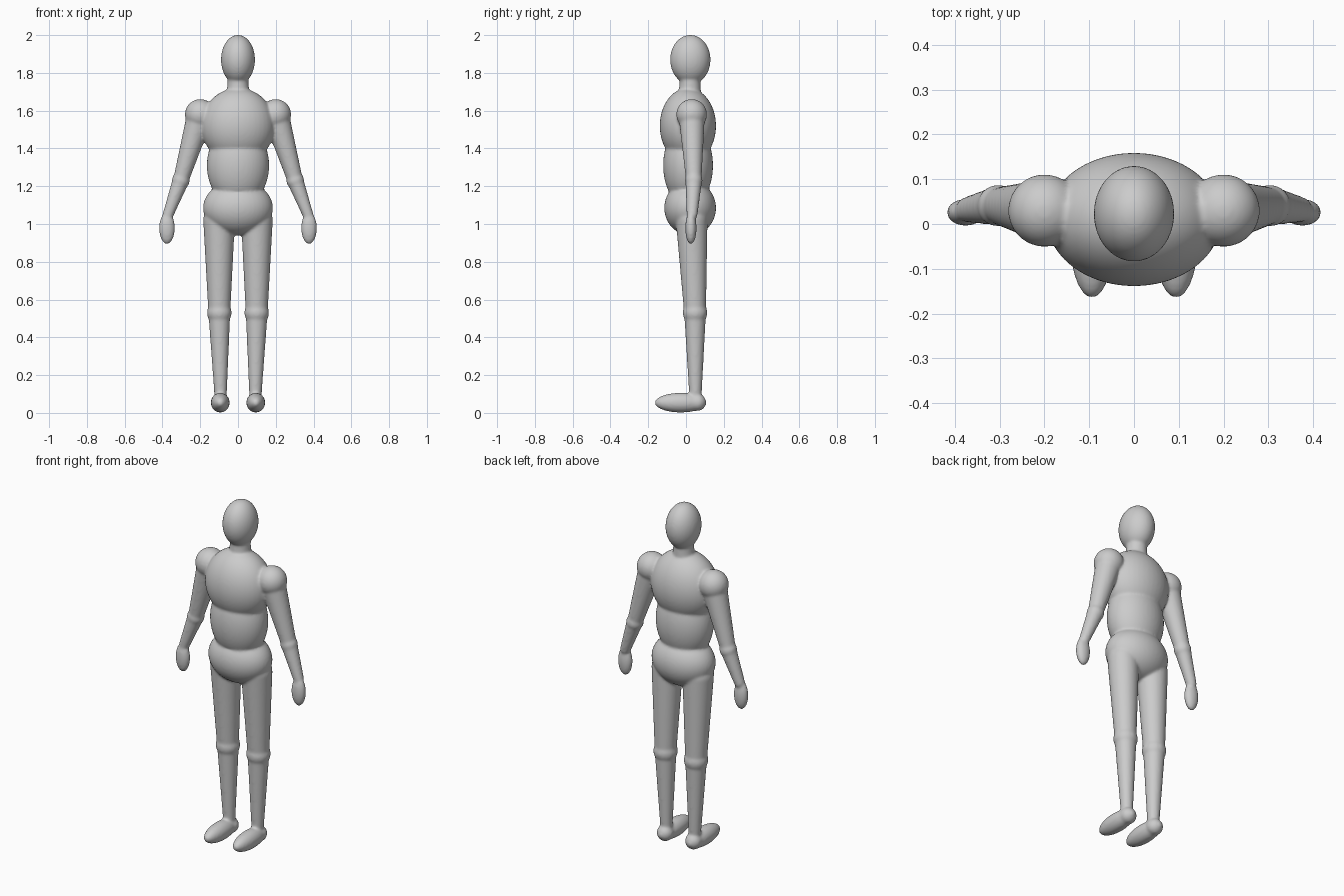
import bpy
import bmesh
from mathutils import Matrix, Vector

default_cube = bpy.data.objects.get("Cube")
if default_cube:
    bpy.data.objects.remove(default_cube, do_unlink=True)

SEGMENTS = 40


def ellipsoid(bm, centre, radii):
    """Rounded mass with a separate radius along each axis."""
    bmesh.ops.create_uvsphere(
        bm, u_segments=SEGMENTS, v_segments=SEGMENTS, radius=1,
        matrix=Matrix.LocRotScale(Vector(centre), None, Vector(radii)))


def ball(bm, centre, radius):
    """Round joint."""
    ellipsoid(bm, centre, (radius, radius, radius))


def limb(bm, start, end, start_radius, end_radius):
    """Tapered limb segment with rounded ends."""
    axis = Vector(end) - Vector(start)
    middle = (Vector(start) + Vector(end)) / 2
    turn = axis.to_track_quat("Z", "Y")
    bmesh.ops.create_cone(
        bm, cap_ends=True, segments=SEGMENTS, depth=axis.length,
        radius1=start_radius, radius2=end_radius,
        matrix=Matrix.LocRotScale(middle, turn, None))
    ball(bm, start, start_radius)
    ball(bm, end, end_radius)


def add_trunk(bm):
    """Head, neck, chest, waist and pelvis."""
    head = (0, 0.023, 1.87)
    neck_base = (0, 0.02, 1.66)
    chest = (0, 0.01, 1.52)
    waist = (0, 0.011, 1.31)
    pelvis = (0, 0.022, 1.085)
    ellipsoid(bm, head, (0.09, 0.107, 0.131))
    limb(bm, head, neck_base, 0.05, 0.06)
    ellipsoid(bm, chest, (0.195, 0.149, 0.2))
    ellipsoid(bm, waist, (0.165, 0.132, 0.22))
    ellipsoid(bm, pelvis, (0.185, 0.137, 0.145))


def add_arm(bm, side):
    """Shoulder, upper arm, elbow, forearm and hand."""
    shoulder = (side * 0.2, 0.03, 1.58)
    elbow = (side * 0.303, 0.041, 1.23)
    wrist = (side * 0.37, 0.032, 1.05)
    hand = (side * 0.376, 0.026, 0.978)
    ball(bm, shoulder, 0.081)
    limb(bm, shoulder, elbow, 0.07, 0.041)
    ball(bm, elbow, 0.047)
    limb(bm, elbow, wrist, 0.044, 0.029)
    ellipsoid(bm, hand, (0.042, 0.03, 0.085))


def add_leg(bm, side):
    """Thigh, knee, shin, ankle and foot."""
    hip = (side * 0.1, 0.03, 1.02)
    knee = (side * 0.099, 0.048, 0.53)
    ankle = (side * 0.092, 0.05, 0.08)
    heel = (side * 0.092, 0.06, 0.056)
    foot = (side * 0.094, -0.028, 0.054)
    limb(bm, hip, knee, 0.084, 0.058)
    ball(bm, knee, 0.065)
    limb(bm, knee, ankle, 0.058, 0.032)
    ball(bm, heel, 0.046)
    ellipsoid(bm, foot, (0.05, 0.138, 0.052))


bm = bmesh.new()
add_trunk(bm)
for side in (1, -1):
    add_arm(bm, side)
    add_leg(bm, side)

mesh = bpy.data.meshes.new("body")
bm.to_mesh(mesh)
bm.free()
body = bpy.data.objects.new("body", mesh)
bpy.context.collection.objects.link(body)

# Fuse the parts into one skin and soften the joints
fuse = body.modifiers.new("fuse_parts", "REMESH")
fuse.mode = "VOXEL"
fuse.voxel_size = 0.007
fuse.use_smooth_shade = True
soften = body.modifiers.new("soften_joints", "SMOOTH")
soften.factor = 0.5
soften.iterations = 10

# Plain grey skin
grey = bpy.data.materials.new("plain_grey")
grey.use_nodes = True
colour = (0.6, 0.6, 0.6, 1)
grey.diffuse_color = colour
grey.node_tree.nodes["Principled BSDF"].inputs["Base Color"].default_value = colour
mesh.materials.append(grey)
